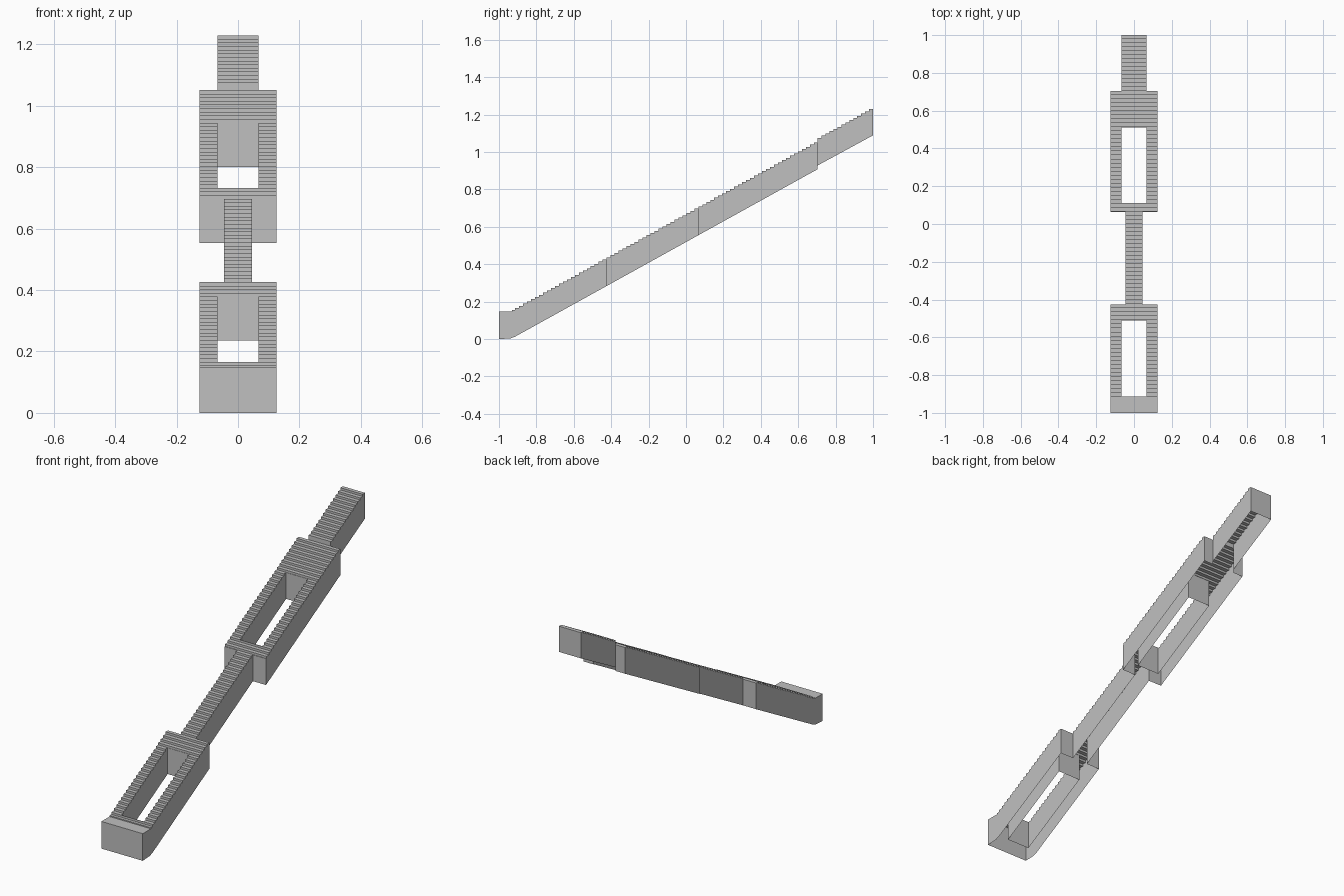
import bpy
import bmesh
from mathutils import Vector

if "Cube" in bpy.data.objects:
    bpy.data.objects.remove(bpy.data.objects["Cube"])

grey = bpy.data.materials.new("light_grey")
grey.use_nodes = True
colour = (0.53, 0.53, 0.53, 1)
grey.diffuse_color = colour
grey.node_tree.nodes["Principled BSDF"].inputs["Base Color"].default_value = colour

# Stair proportions and plan limits
TREAD, RISE = 0.0213, 0.0118
WIDE, HOLE, LINK = 0.125, 0.067, 0.046
FRONT, LOW_BACK, UP_FRONT, UP_BACK, BACK = -1.0, -0.426, 0.063, 0.704, 1.0

# Tread starts, each as (y, z); the last flight begins with a taller step
STEPS = [(FRONT, 0.148), (-0.93, 0.154)]
STEPS += [(-0.914 + TREAD * k, 0.154 + RISE * (k + 1)) for k in range(76)]
STEPS = [s for s in STEPS if s[0] < UP_BACK - 0.005]
TOP_TREAD = (BACK - UP_BACK) / 14
STEPS += [(UP_BACK + TOP_TREAD * k, 1.0756 + RISE * k) for k in range(14)]

# Lower edge of the side walls
SOFFIT = [(FRONT, 0), (-0.94, 0.003), (-0.915, 0.012), (UP_BACK, 0.908)]
TOP_SOFFIT = [(UP_BACK, 0.928), (BACK, 1.089)]


def top_profile(y0, y1):
    """Stepped outline between two y limits."""
    z = [s[1] for s in STEPS if s[0] <= y0 + 1e-5][-1]
    points = [(y0, z)]
    for y, new_z in STEPS:
        if y0 + 1e-5 < y < y1 - 1e-5:
            points += [(y, z), (y, new_z)]
            z = new_z
    return points + [(y1, z)]


def soffit_at(y, line):
    for (ya, za), (yb, zb) in zip(line, line[1:]):
        if ya <= y <= yb:
            return za + (zb - za) * (y - ya) / (yb - ya)


class Shell:
    """Open-bottomed stair shell made of treads and thin walls."""

    def __init__(self, name, line=SOFFIT):
        self.name, self.line, self.bm = name, line, bmesh.new()

    def face(self, points, outward):
        f = self.bm.faces.new([self.bm.verts.new(p) for p in points])
        f.normal_update()
        if f.normal.dot(Vector(outward)) < 0:
            f.normal_flip()

    def treads(self, x0, x1, y0, y1):
        outline = top_profile(y0, y1)
        for (ya, za), (yb, zb) in zip(outline, outline[1:]):
            self.face([(x0, ya, za), (x1, ya, za), (x1, yb, zb), (x0, yb, zb)],
                      (0, -1, 1))

    def sides(self, x, y0, y1, outward=1):
        low = [(y0, soffit_at(y0, self.line))]
        low += [p for p in self.line if y0 < p[0] < y1]
        low += [(y1, soffit_at(y1, self.line))]
        outline = low + top_profile(y0, y1)[::-1]
        for s in (-1, 1):
            self.face([(s * x, y, z) for y, z in outline], (s * outward, 0, 0))

    def end(self, x0, x1, y, z1, outward, z0=None):
        z0 = soffit_at(y, self.line) if z0 is None else z0
        self.face([(x0, y, z0), (x1, y, z0), (x1, y, z1), (x0, y, z1)],
                  (0, outward, 0))

    def finish(self):
        bmesh.ops.remove_doubles(self.bm, verts=self.bm.verts, dist=1e-5)
        mesh = bpy.data.meshes.new(self.name)
        self.bm.to_mesh(mesh)
        self.bm.free()
        mesh.materials.append(grey)
        bpy.context.collection.objects.link(bpy.data.objects.new(self.name, mesh))


def height(y):
    return top_profile(y, y + 1e-4)[0][1]


def split_loop(name, y0, y1, hole0, hole1):
    """Wide section whose stair splits around a central well."""
    part = Shell(name)
    part.treads(-WIDE, WIDE, y0, hole0)
    part.treads(-WIDE, WIDE, hole1, y1)
    for x0, x1 in ((-WIDE, -HOLE), (HOLE, WIDE)):
        part.treads(x0, x1, hole0, hole1)
    part.sides(WIDE, y0, y1)
    part.sides(HOLE, hole0, hole1, -1)
    part.end(-HOLE, HOLE, hole0, height(hole0), 1)
    part.end(-HOLE, HOLE, hole1, height(hole1), -1)
    return part


# Lower split section with its entrance landing
lower = split_loop("lower_split_stair", FRONT, LOW_BACK, -0.912, -0.511)
lower.end(-WIDE, WIDE, FRONT, height(FRONT), -1)
for s in (-1, 1):
    lower.end(s * LINK, s * WIDE, LOW_BACK, height(LOW_BACK), 1)
lower.finish()

# Narrow flight joining the two split sections
link = Shell("middle_flight")
link.treads(-LINK, LINK, LOW_BACK, UP_FRONT)
link.sides(LINK, LOW_BACK, UP_FRONT)
link.finish()

# Upper split section
upper = split_loop("upper_split_stair", UP_FRONT, UP_BACK, 0.111, 0.511)
for s in (-1, 1):
    upper.end(s * LINK, s * WIDE, UP_FRONT, height(UP_FRONT), -1)
    upper.end(s * HOLE, s * WIDE, UP_BACK, height(UP_BACK - 0.002), 1)
upper.finish()

# Final flight, closed at the back
final = Shell("top_flight", TOP_SOFFIT)
final.treads(-HOLE, HOLE, UP_BACK, BACK)
final.sides(HOLE, UP_BACK, BACK)
final.end(-HOLE, HOLE, UP_BACK, height(UP_BACK), -1, height(UP_BACK - 0.002))
final.end(-HOLE, HOLE, BACK, STEPS[-1][1], 1)
final.finish()
